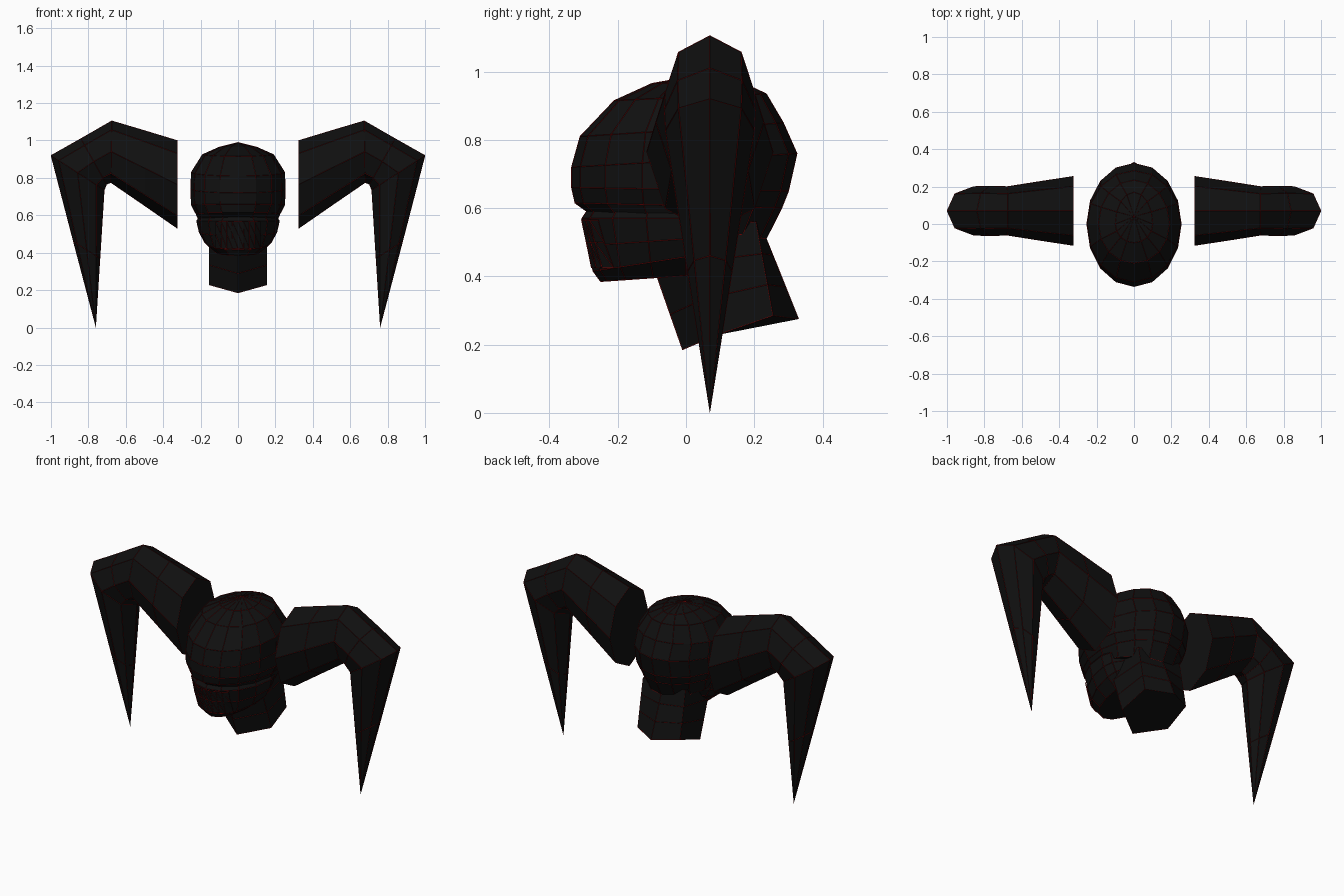
import bpy, bmesh
from math import sin, cos, pi, sqrt

if "Cube" in bpy.data.objects:
    bpy.data.objects.remove(bpy.data.objects["Cube"])


def material(name, color):
    m = bpy.data.materials.new(name)
    m.diffuse_color = color
    m.use_nodes = True
    m.node_tree.nodes["Principled BSDF"].inputs["Base Color"].default_value = m.diffuse_color
    return m


BLACK = material("black", (0.005, 0.005, 0.005, 1))
RED = material("dark_red", (0.2, 0.002, 0.002, 1))


def finish(name, bm):
    """Flat-shaded black object with thin red lines along its edges."""
    bmesh.ops.recalc_face_normals(bm, faces=bm.faces)
    me = bpy.data.meshes.new(name)
    bm.to_mesh(me)
    bm.free()
    me.materials.append(BLACK)
    me.materials.append(RED)
    ob = bpy.data.objects.new(name, me)
    bpy.context.collection.objects.link(ob)
    w = ob.modifiers.new("edge_lines", "WIREFRAME")
    w.thickness = 0.003
    w.use_replace = False
    w.use_even_offset = False
    w.offset = 0
    w.material_offset = 1
    return ob


def loft(name, rings, tip=None):
    """Skin a list of equal-length rings; close the end with a cap or a tip."""
    bm = bmesh.new()
    vs = [[bm.verts.new(p) for p in r] for r in rings]
    n = len(vs[0])
    for a, b in zip(vs, vs[1:]):
        for i in range(n):
            j = (i + 1) % n
            bm.faces.new((a[i], a[j], b[j], b[i]))
    bm.faces.new(vs[0])
    if tip:
        t = bm.verts.new(tip)
        for i in range(n):
            bm.faces.new((vs[-1][i], vs[-1][(i + 1) % n], t))
    else:
        bm.faces.new(vs[-1])
    return finish(name, bm)


def mix(a, b, t):
    return tuple(p + (q - p) * t for p, q in zip(a, b))


# Side limbs: octagonal sections given by outer point, inner point, half depth
def limb_ring(top, low, depth, side):
    cx, cz = (top[0] + low[0]) / 2, (top[1] + low[1]) / 2
    dx, dz = (top[0] - low[0]) / 2, (top[1] - low[1]) / 2
    return [(side * (cx + dx * cos(k * pi / 4)), 0.07 + depth * sin(k * pi / 4),
             cz + dz * cos(k * pi / 4)) for k in range(8)]


SECTIONS = [((0.325, 1.0), (0.325, 0.53), 0.185),
            ((0.5, 1.053), (0.5, 0.652), 0.158),
            ((0.675, 1.105), (0.68, 0.775), 0.13),
            ((0.84, 1.01), (0.703, 0.765), 0.133),
            ((1.0, 0.92), (0.715, 0.735), 0.13),
            ((0.88, 0.46), (0.738, 0.37), 0.065)]
for side, label in ((-1, "right"), (1, "left")):
    loft("limb_" + label, [limb_ring(*s, side) for s in SECTIONS],
         (side * 0.76, 0.07, 0))


# Head rings: z at front, z at back, y at front, y at back, half width
def head_ring(zf, zb, yf, yb, w, n=16):
    pts = []
    for k in range(n):
        a = 2 * pi * k / n
        c = -cos(a)
        y = c * yb if c > 0 else -c * yf
        t = (c + 1) / 2
        pts.append((w * sin(a), y, zf + (zb - zf) * t))
    return pts


loft("cranium", [head_ring(*r) for r in (
    (0.59, 0.51, -0.29, 0.235, 0.20),
    (0.615, 0.60, -0.325, 0.28, 0.225),
    (0.66, 0.65, -0.335, 0.30, 0.25),
    (0.72, 0.76, -0.335, 0.325, 0.253),
    (0.81, 0.85, -0.31, 0.285, 0.25),
    (0.915, 0.935, -0.21, 0.235, 0.19),
    (0.965, 0.965, -0.10, 0.17, 0.10))], (0, 0.04, 0.99))

loft("jaw", [head_ring(*r) for r in (
    (0.60, 0.59, -0.285, 0.14, 0.205),
    (0.57, 0.57, -0.305, 0.14, 0.222),
    (0.49, 0.53, -0.288, 0.14, 0.208),
    (0.415, 0.50, -0.272, 0.13, 0.18),
    (0.385, 0.42, -0.25, 0.08, 0.12))])

# Mouth grille: faceted strip wrapped round the front of the jaw
bm = bmesh.new()
rows = []
for z, yf, w in ((0.565, -0.306, 0.222), (0.50, -0.292, 0.21), (0.425, -0.277, 0.186)):
    rows.append([bm.verts.new((x, yf * sqrt(1 - (x / w) ** 2) - 0.003 * (i % 2), z))
                 for i, x in enumerate([0.03 * k for k in range(-4, 5)])])
for a, b in zip(rows, rows[1:]):
    for i in range(8):
        bm.faces.new((a[i], a[i + 1], b[i + 1]))
        bm.faces.new((a[i], b[i + 1], b[i]))
bmesh.ops.solidify(bm, geom=bm.faces[:], thickness=0.008)
finish("mouth_grille", bm)

# Neck: six-sided column leaning forward into the head
half_low = [(0, -0.01, 0.185), (0.155, 0.09, 0.228), (0.14, 0.255, 0.285), (0, 0.33, 0.275)]
half_high = [(0, -0.12, 0.50), (0.155, -0.02, 0.55), (0.14, 0.205, 0.56), (0, 0.215, 0.56)]


def full(half):
    return half + [(-x, y, z) for x, y, z in half[2:0:-1]]


low, high = full(half_low), full(half_high)
loft("neck", [[mix(a, b, t) for a, b in zip(low, high)] for t in (0, 0.33, 0.66, 1)])
